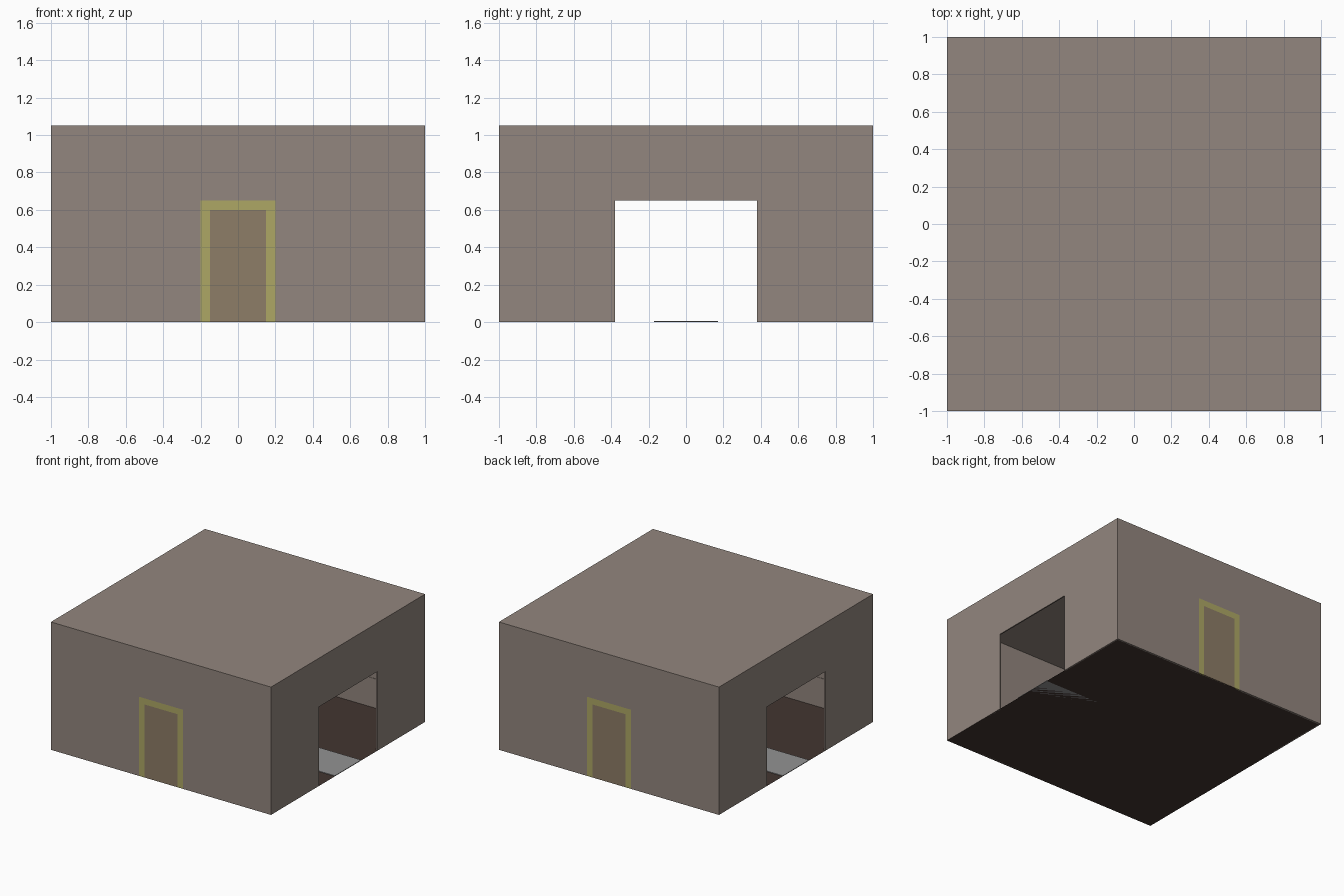
import bpy
import bmesh
from math import pi
from mathutils import Matrix, Vector

if "Cube" in bpy.data.objects:
    bpy.data.objects.remove(bpy.data.objects["Cube"])

T = 0.01      # shell thickness
H = 1.05      # building height


def material(name, rgb):
    m = bpy.data.materials.new(name)
    m.diffuse_color = (*rgb, 1)
    m.use_nodes = True
    m.node_tree.nodes["Principled BSDF"].inputs["Base Color"].default_value = m.diffuse_color
    return m


wall_mat = material("wall_taupe", (0.29, 0.24, 0.21))
frame_mat = material("frame_yellow", (0.42, 0.39, 0.13))
door_mat = material("door_brown", (0.27, 0.205, 0.135))
floor_mat = material("floor_dark", (0.055, 0.036, 0.03))
path_mat = material("path_grey", (0.29, 0.29, 0.29))


def finish(name, bm, mat, thickness=0):
    """Turn a bmesh into an object, optionally thickened inwards."""
    mesh = bpy.data.meshes.new(name)
    bm.to_mesh(mesh)
    bm.free()
    mesh.materials.append(mat)
    ob = bpy.data.objects.new(name, mesh)
    bpy.context.collection.objects.link(ob)
    if thickness:
        mod = ob.modifiers.new("thickness", "SOLIDIFY")
        mod.thickness = thickness
        mod.offset = -1
        mod.use_even_offset = True
    return ob


def arch(w, h, ow, oh):
    """Outline of a w x h upright panel with an ow x oh doorway."""
    return [(-w, 0), (-ow, 0), (-ow, oh), (ow, oh), (ow, 0), (w, 0), (w, h), (-w, h)]


def rect(w, h):
    return [(-w, 0), (w, 0), (w, h), (-w, h)]


def panel(bm, outline, turn, dist=1.0):
    """Add an upright face facing -y at y=-dist, turned about z."""
    rot = Matrix.Rotation(turn, 3, "Z")
    bm.faces.new([bm.verts.new(rot @ Vector((u, -dist, v))) for u, v in outline])


def box(name, size, centre, mat):
    bm = bmesh.new()
    bmesh.ops.create_cube(bm, size=1)
    bmesh.ops.scale(bm, vec=size, verts=bm.verts)
    bmesh.ops.translate(bm, vec=centre, verts=bm.verts)
    return finish(name, bm, mat)


# Shell: door walls front and back, wide passage on both sides, flat roof
bm = bmesh.new()
for turn in (0, pi):
    panel(bm, arch(1, H, 0.2, 0.65), turn)
    panel(bm, arch(1, H, 0.38, 0.65), turn + pi / 2)
bm.faces.new([bm.verts.new((x, y, H)) for x, y in ((-1, -1), (1, -1), (1, 1), (-1, 1))])
bmesh.ops.remove_doubles(bm, verts=bm.verts, dist=0.0001)
finish("building_shell", bm, wall_mat, T)

# Flush door frames and doors
for side, turn in (("front", 0), ("back", pi)):
    bm = bmesh.new()
    panel(bm, arch(0.2, 0.65, 0.15, 0.6), turn)
    finish(side + "_door_frame", bm, frame_mat, T)
    bm = bmesh.new()
    panel(bm, rect(0.15, 0.6), turn)
    finish(side + "_door", bm, door_mat, T)

# Thin lower wall lining inside, on the wall stretches beside the doors
for sx in (-1, 1):
    for sy in (-1, 1):
        box("lower_wall_lining", (0.79, 0.004, 0.24),
            (sx * 0.595, sy * 0.988, 0.12), wall_mat)

# Floor sheet and the raised path through the passage
bm = bmesh.new()
bmesh.ops.create_grid(bm, x_segments=1, y_segments=1, size=1)
finish("floor", bm, floor_mat)
box("path", (2, 0.34, 0.005), (0, 0, 0.0025), path_mat)
